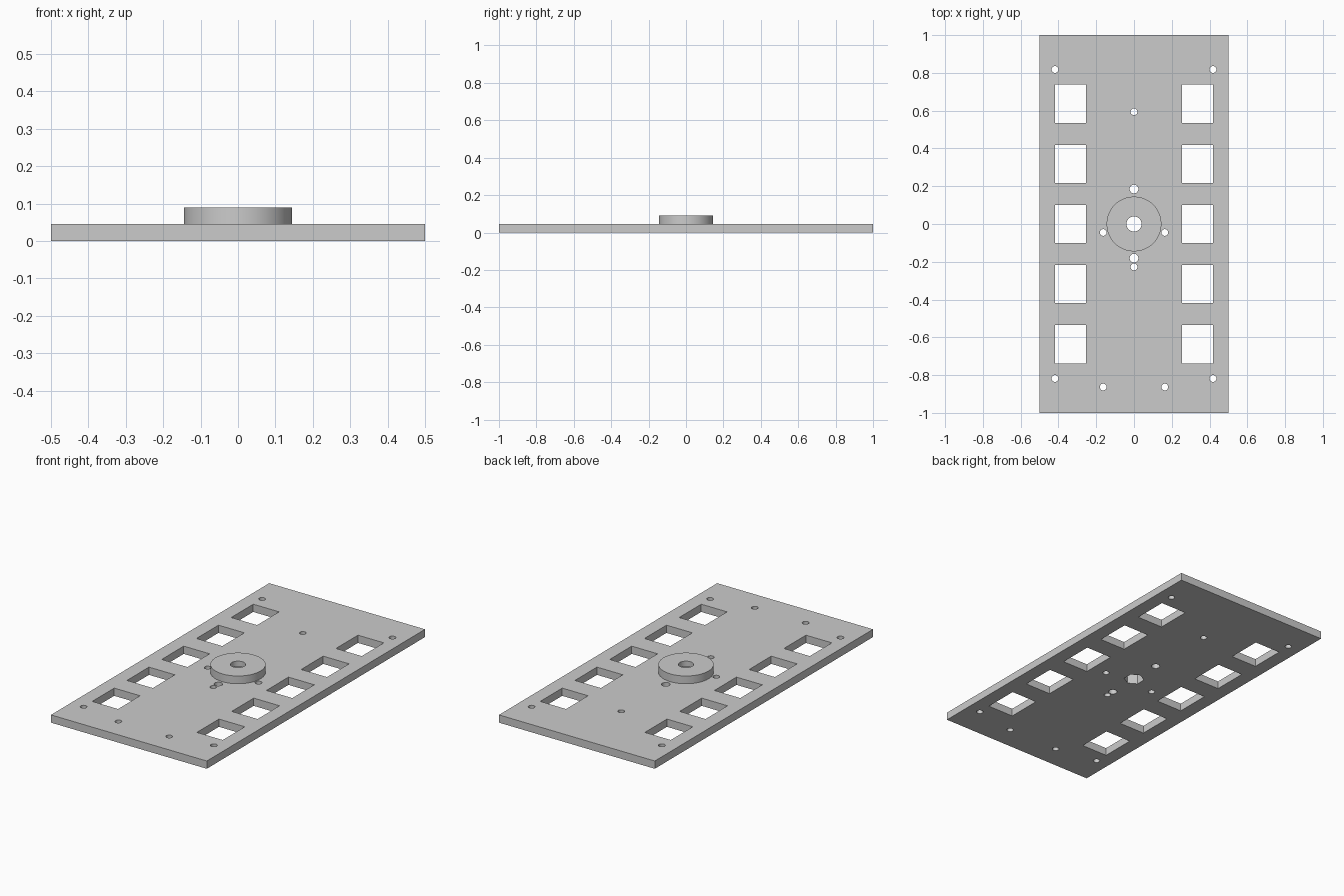
import bpy, bmesh
from math import radians
from mathutils import Matrix

if "Cube" in bpy.data.objects:
    bpy.data.objects.remove(bpy.data.objects["Cube"], do_unlink=True)

THICK, TOP = 0.045, 0.09

grey = bpy.data.materials.new("plain grey")
grey.use_nodes = True
colour = (0.6, 0.6, 0.6, 1)
grey.diffuse_color = colour
grey.node_tree.nodes["Principled BSDF"].inputs["Base Color"].default_value = colour


def add_box(bm, x, y, z0, z1, w, d):
    place = Matrix.Translation((x, y, (z0 + z1) / 2)) @ Matrix.Diagonal((w, d, z1 - z0, 1))
    bmesh.ops.create_cube(bm, size=1, matrix=place)


def add_cylinder(bm, x, y, z0, z1, r, sides=32, turn=0):
    place = Matrix.Translation((x, y, (z0 + z1) / 2)) @ Matrix.Rotation(radians(turn), 4, "Z")
    bmesh.ops.create_cone(bm, cap_ends=True, segments=sides, radius1=r, radius2=r,
                          depth=z1 - z0, matrix=place)


def make_object(name, bm):
    mesh = bpy.data.meshes.new(name)
    bm.to_mesh(mesh)
    bm.free()
    mesh.materials.append(grey)
    obj = bpy.data.objects.new(name, mesh)
    bpy.context.collection.objects.link(obj)
    return obj


def apply_boolean(obj, other, operation):
    mod = obj.modifiers.new(operation.title(), "BOOLEAN")
    mod.operation, mod.solver, mod.object = operation, "EXACT", other
    bpy.ops.object.select_all(action="DESELECT")
    bpy.context.view_layer.objects.active = obj
    obj.select_set(True)
    bpy.ops.object.modifier_apply(modifier=mod.name)
    bpy.data.objects.remove(other, do_unlink=True)


# Flat base plate
bm = bmesh.new()
add_box(bm, 0, 0, 0, THICK, 1, 2)
plate = make_object("mounting_plate", bm)

# Round hub fused to the plate
bm = bmesh.new()
add_cylinder(bm, 0, 0, THICK / 2, TOP, 0.145, 64)
apply_boolean(plate, make_object("hub", bm), "UNION")

# Two columns of windows and the screw holes
bm = bmesh.new()
for side in (-1, 1):
    for row in range(-2, 3):
        add_box(bm, side * 0.336, row * 0.3185, -0.1, 0.2, 0.166, 0.202)
    for x, y in ((0.418, 0.818), (0.418, -0.818), (0.163, -0.045), (0.163, -0.863)):
        add_cylinder(bm, side * x, y, -0.1, 0.2, 0.018)
for y, r in ((0.594, 0.018), (0.185, 0.023), (-0.181, 0.023), (-0.227, 0.018)):
    add_cylinder(bm, 0, y, -0.1, 0.2, r)
apply_boolean(plate, make_object("hole_cutter", bm), "DIFFERENCE")

# Centre bore, then the hexagonal pocket underneath
bm = bmesh.new()
add_cylinder(bm, 0, 0, -0.1, 0.2, 0.04)
apply_boolean(plate, make_object("bore_cutter", bm), "DIFFERENCE")
bm = bmesh.new()
add_cylinder(bm, 0, 0, -0.1, 0.06, 0.055, 6)
apply_boolean(plate, make_object("hex_cutter", bm), "DIFFERENCE")

bpy.ops.object.shade_smooth_by_angle(angle=radians(30))
